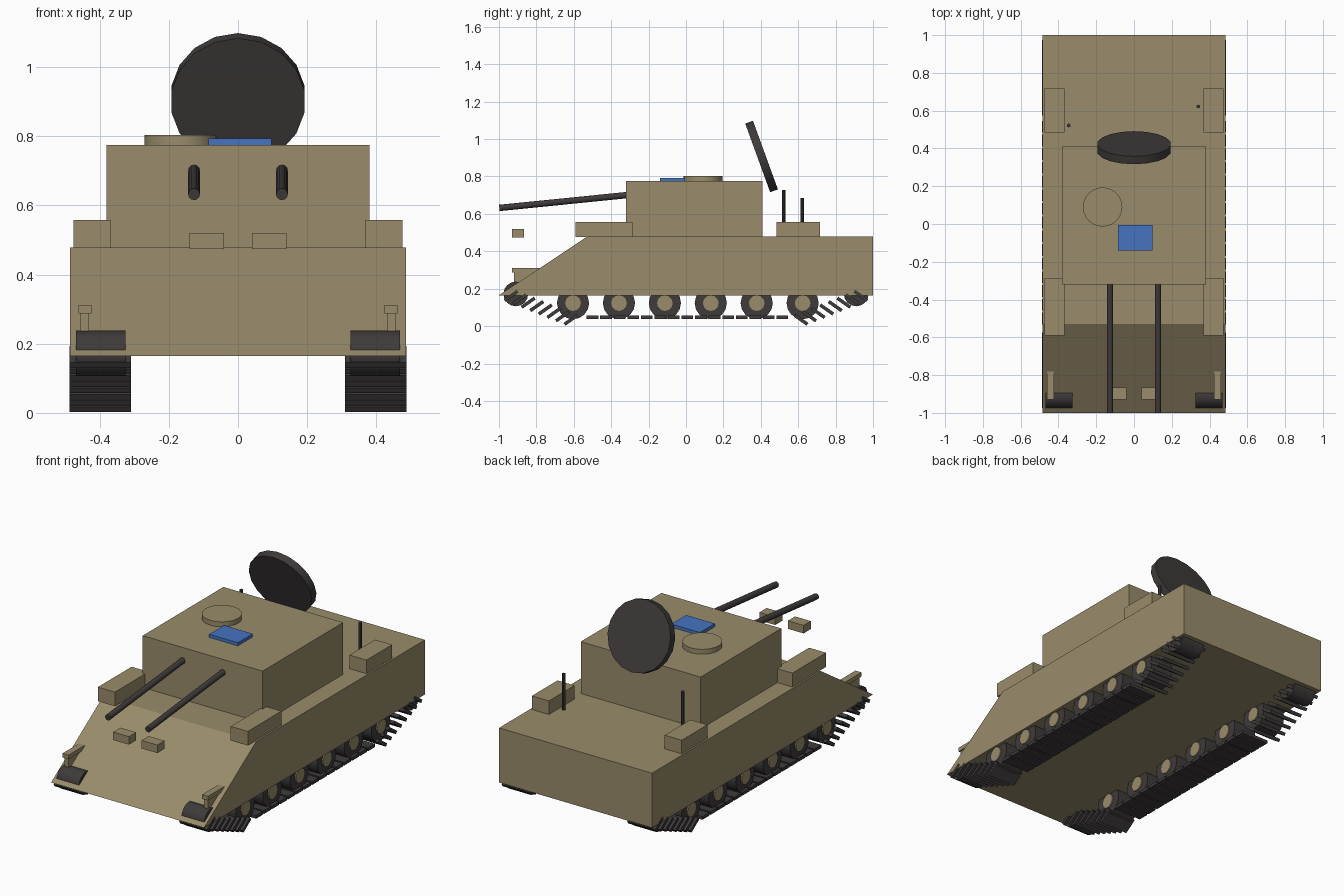
import bpy, bmesh, math
from mathutils import Matrix, Vector

if "Cube" in bpy.data.objects:
    bpy.data.objects.remove(bpy.data.objects["Cube"], do_unlink=True)


def material(name, rgb):
    m = bpy.data.materials.new(name)
    m.use_nodes = True
    m.diffuse_color = (*rgb, 1)
    node = m.node_tree.nodes["Principled BSDF"]
    node.inputs["Base Color"].default_value = (*rgb, 1)
    node.inputs["Roughness"].default_value = 0.8
    return m


TAN = material("desert tan", (0.32, 0.262, 0.147))
DARK = material("dark rubber", (0.05, 0.043, 0.043))
BLUE = material("sight blue", (0.06, 0.175, 0.53))


def finish(bm, name, mat, smooth=False):
    bmesh.ops.recalc_face_normals(bm, faces=bm.faces)
    mesh = bpy.data.meshes.new(name)
    bm.to_mesh(mesh)
    bm.free()
    mesh.materials.append(mat)
    ob = bpy.data.objects.new(name, mesh)
    bpy.context.collection.objects.link(ob)
    if smooth:
        bpy.ops.object.select_all(action='DESELECT')
        ob.select_set(True)
        bpy.context.view_layer.objects.active = ob
        bpy.ops.object.shade_smooth_by_angle(angle=math.radians(35))
    return ob


def box(name, mat, x, y, z):
    """Box from (low, high) ranges on each axis."""
    bm = bmesh.new()
    mid = Vector([(r[0] + r[1]) / 2 for r in (x, y, z)])
    size = [r[1] - r[0] for r in (x, y, z)]
    bmesh.ops.create_cube(bm, size=1, matrix=Matrix.Translation(mid) @ Matrix.Diagonal((*size, 1)))
    return finish(bm, name, mat)


def rod(name, mat, a, b, radius, sides=16, smooth=True):
    """Cylinder between two points."""
    a, b = Vector(a), Vector(b)
    turn = (b - a).to_track_quat('Z', 'Y').to_matrix().to_4x4()
    bm = bmesh.new()
    bmesh.ops.create_cone(bm, cap_ends=True, segments=sides, radius1=radius, radius2=radius,
                          depth=(b - a).length, matrix=Matrix.Translation((a + b) / 2) @ turn)
    return finish(bm, name, mat, smooth)


# Hull: side profile extruded across the width
bm = bmesh.new()
profile = [(-1, 0.165), (-0.53, 0.478), (1, 0.478), (1, 0.165)]
face = bm.faces.new([bm.verts.new((-0.485, y, z)) for y, z in profile])
ext = bmesh.ops.extrude_face_region(bm, geom=[face])
bmesh.ops.translate(bm, vec=(0.97, 0, 0),
                    verts=[v for v in ext["geom"] if isinstance(v, bmesh.types.BMVert)])
finish(bm, "hull", TAN)

# Turret with round hatch and sight
box("turret", TAN, (-0.38, 0.38), (-0.32, 0.41), (0.47, 0.775))
rod("hatch", TAN, (-0.166, 0.09, 0.77), (-0.166, 0.09, 0.803), 0.104, 24)
box("sight_plate", BLUE, (-0.085, 0.097), (-0.14, -0.005), (0.77, 0.793))

# Tilted radar dish behind the turret
tilt = math.radians(20)
axis = Vector((0, math.cos(tilt), math.sin(tilt))) * 0.022
centre = Vector((0, 0.404, 0.907))
rod("radar_dish", DARK, centre - axis, centre + axis, 0.195, 18)

# Whip antennas
rod("right_antenna", DARK, (-0.345, 0.522, 0.47), (-0.345, 0.522, 0.727), 0.01, 10)
rod("left_antenna", DARK, (0.34, 0.622, 0.47), (0.34, 0.622, 0.684), 0.01, 10)


def track_pads(name, s):
    """Flat bottom run plus two ramps of tilted pads."""
    pads = [(-0.5 + i * 0.0725, 0.047, 0, 0.062) for i in range(15)]
    for end in (-1, 1):
        for i in range(8):
            t = i / 7
            pads.append((end * (0.615 + 0.32 * t), 0.034 + 0.128 * t, -end * 35, 0.085))
    bm = bmesh.new()
    for y, z, deg, length in pads:
        m = (Matrix.Translation((s * 0.398, y, z)) @ Matrix.Rotation(math.radians(deg), 4, 'X')
             @ Matrix.Diagonal((0.177, length, 0.018, 1)))
        bmesh.ops.create_cube(bm, size=1, matrix=m)
    finish(bm, name, DARK)


for side, s in (("left", 1), ("right", -1)):
    def span(a, b):
        return tuple(sorted((s * a, s * b)))

    # Gun barrel and the small block ahead of it
    rod(side + "_barrel", DARK, (s * 0.127, -0.3, 0.702), (s * 0.127, -0.998, 0.632), 0.017, 12)
    box(side + "_front_block", TAN, span(0.04, 0.14), (-0.93, -0.865), (0.474, 0.52))

    # Stowage boxes on the hull sides
    box(side + "_front_stowage", TAN, span(0.367, 0.475), (-0.59, -0.285), (0.477, 0.558))
    box(side + "_rear_stowage", TAN, span(0.367, 0.475), (0.485, 0.717), (0.477, 0.556))

    # Front bracket: upright plate with a top bar
    box(side + "_bracket_plate", TAN, span(0.43, 0.455), (-0.92, -0.82), (0.222, 0.29))
    box(side + "_bracket_bar", TAN, span(0.423, 0.461), (-0.93, -0.78), (0.288, 0.312))

    # Running gear
    for i in range(6):
        y = -0.604 + i * 0.2455
        rod(f"{side}_road_wheel_{i + 1}", DARK, (s * 0.325, y, 0.123), (s * 0.468, y, 0.123), 0.086)
        rod(f"{side}_wheel_hub_{i + 1}", TAN, (s * 0.318, y, 0.123), (s * 0.475, y, 0.123), 0.042, 12)
    for label, y in (("front", -0.91), ("rear", 0.91)):
        rod(f"{side}_{label}_idler", DARK, (s * 0.325, y, 0.172), (s * 0.468, y, 0.172), 0.066)
    track_pads(side + "_track_pads", s)
